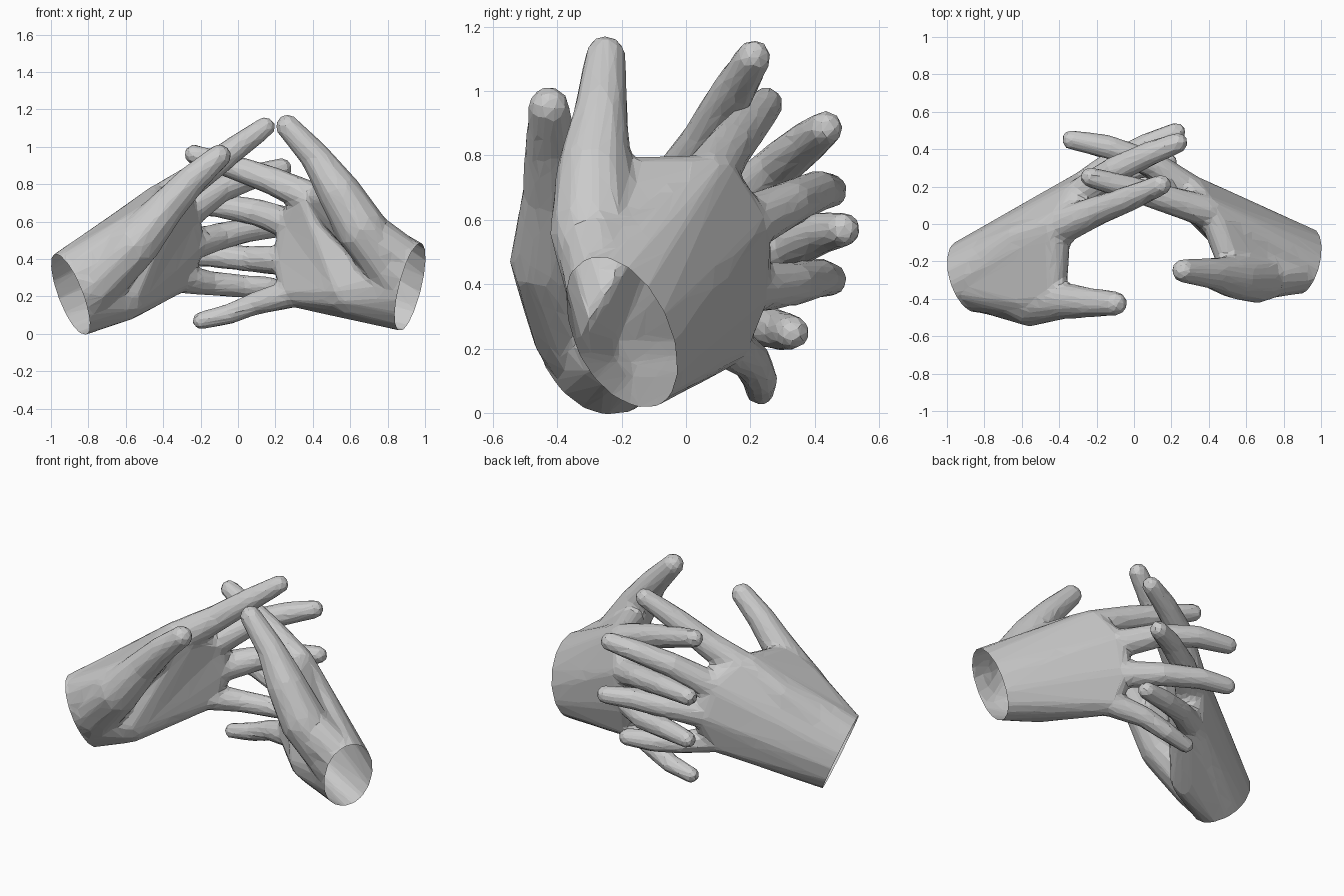
import bpy, bmesh, math
from mathutils import Vector as V

# unit ball points shared by every hull
tmp = bmesh.new()
bmesh.ops.create_icosphere(tmp, subdivisions=2, radius=1)
BALL = [v.co.copy() for v in tmp.verts]
tmp.free()


def ball(b):
    return [V(b[:3]) + p * b[3] for p in BALL]


def hull(bm, points):
    verts = [bm.verts.new(p) for p in points]
    bmesh.ops.convex_hull(bm, input=verts, use_existing_faces=False)
    loose = [v for v in verts if v.is_valid and not v.link_faces]
    bmesh.ops.delete(bm, geom=loose, context='VERTS')


def chain(bm, balls):
    for a, b in zip(balls, balls[1:]):
        hull(bm, ball(a) + ball(b))


def evaluated_mesh(obj):
    dg = bpy.context.evaluated_depsgraph_get()
    return bpy.data.meshes.new_from_object(obj.evaluated_get(dg))


def hand(name, wrist, u, v, heel, fingers, thumb, web):
    wrist, u, v = V(wrist), V(u), V(v)
    out = u.cross(v).normalized()
    knuckles = [f[0] for f in fingers]
    if out.dot(wrist - V(knuckles[1][:3])) < 0:
        out = -out
    bm = bmesh.new()
    # palm: wrist oval to the knuckles
    ring, upper = [], []
    for i in range(16):
        a = 2 * math.pi * i / 16
        p = wrist + u * math.cos(a) + v * math.sin(a)
        ring += [p, p + out * 0.06]
        if math.cos(a) > 0.3:
            upper.append(p)
    for a, b in zip(knuckles, knuckles[1:]):
        hull(bm, ring + ball(a) + ball(b) + ball(heel))
    # fingers, thumb and the skin between thumb and palm
    for f in fingers:
        chain(bm, f)
    chain(bm, thumb)
    hull(bm, ring[::2] + ball(thumb[0]))
    hull(bm, [p for b in web for p in ball(b)])
    hull(bm, upper + ball(web[0]) + ball(web[1]))
    me = bpy.data.meshes.new(name)
    bm.to_mesh(me)
    bm.free()
    ob = bpy.data.objects.new(name, me)
    bpy.context.collection.objects.link(ob)
    # fuse, soften and reduce to facets
    m = ob.modifiers.new("fuse", 'REMESH')
    m.mode, m.voxel_size = 'VOXEL', 0.014
    m = ob.modifiers.new("soften", 'SMOOTH')
    m.factor, m.iterations = 0.5, 8
    m = ob.modifiers.new("facet", 'DECIMATE')
    m.ratio = 0.045
    mesh = evaluated_mesh(ob)
    ob.modifiers.clear()
    ob.data = mesh
    # open wrist end
    bm = bmesh.new()
    bm.from_mesh(mesh)
    bmesh.ops.bisect_plane(bm, geom=bm.verts[:] + bm.edges[:] + bm.faces[:],
                           plane_co=wrist, plane_no=out, clear_outer=True)
    for f in bm.faces:
        f.smooth = False
    bm.to_mesh(mesh)
    bm.free()
    return ob


# balls are (x, y, z, radius), fingers run from index to little finger
hand("left_hand", (-0.895, -0.285, 0.21), (-0.08, -0.04, 0.21), (-0.06, 0.18, -0.02),
     heel=(-0.62, -0.2, 0.2, 0.14),
     fingers=[
         [(-0.37, 0.0, 0.73, 0.1), (-0.2, 0.07, 0.85, 0.082),
          (-0.03, 0.135, 0.98, 0.071), (0.145, 0.21, 1.105, 0.057)],
         [(-0.29, 0.15, 0.63, 0.092), (-0.1, 0.29, 0.77, 0.075),
          (0.08, 0.375, 0.84, 0.068), (0.235, 0.435, 0.885, 0.056)],
         [(-0.27, 0.19, 0.47, 0.092), (-0.1, 0.33, 0.52, 0.074),
          (0.08, 0.425, 0.56, 0.066), (0.225, 0.49, 0.57, 0.055)],
         [(-0.32, 0.13, 0.3, 0.084), (-0.15, 0.24, 0.27, 0.067),
          (0.02, 0.3, 0.255, 0.063), (0.18, 0.33, 0.25, 0.055)]],
     thumb=[(-0.76, -0.34, 0.27, 0.15), (-0.56, -0.415, 0.47, 0.135),
            (-0.38, -0.41, 0.68, 0.1), (-0.24, -0.42, 0.83, 0.082),
            (-0.1, -0.425, 0.95, 0.066)],
     web=[(-0.59, -0.09, 0.57, 0.11), (-0.56, -0.38, 0.51, 0.13),
          (-0.42, -0.02, 0.72, 0.085), (-0.43, -0.34, 0.66, 0.075)])

hand("right_hand", (0.92, -0.2, 0.25), (0.06, -0.05, 0.225), (0.05, 0.165, -0.04),
     heel=(0.6, -0.1, 0.23, 0.14),
     fingers=[
         [(0.38, 0.07, 0.73, 0.09), (0.18, 0.13, 0.82, 0.077),
          (-0.02, 0.19, 0.89, 0.068), (-0.235, 0.25, 0.96, 0.055)],
         [(0.3, 0.175, 0.58, 0.09), (0.1, 0.32, 0.65, 0.074),
          (-0.13, 0.41, 0.69, 0.066), (-0.335, 0.45, 0.69, 0.054)],
         [(0.27, 0.18, 0.39, 0.085), (0.07, 0.33, 0.4, 0.071),
          (-0.15, 0.41, 0.42, 0.064), (-0.325, 0.45, 0.415, 0.053)],
         [(0.3, 0.12, 0.22, 0.08), (0.1, 0.2, 0.165, 0.064),
          (-0.05, 0.23, 0.105, 0.057), (-0.2, 0.23, 0.07, 0.048)]],
     thumb=[(0.8, -0.24, 0.36, 0.13), (0.66, -0.285, 0.56, 0.14),
            (0.54, -0.285, 0.76, 0.118), (0.42, -0.265, 0.94, 0.084),
            (0.265, -0.25, 1.11, 0.065)],
     web=[(0.66, -0.08, 0.52, 0.1), (0.65, -0.28, 0.56, 0.13),
          (0.52, -0.21, 0.72, 0.075), (0.43, 0.03, 0.72, 0.08)])
